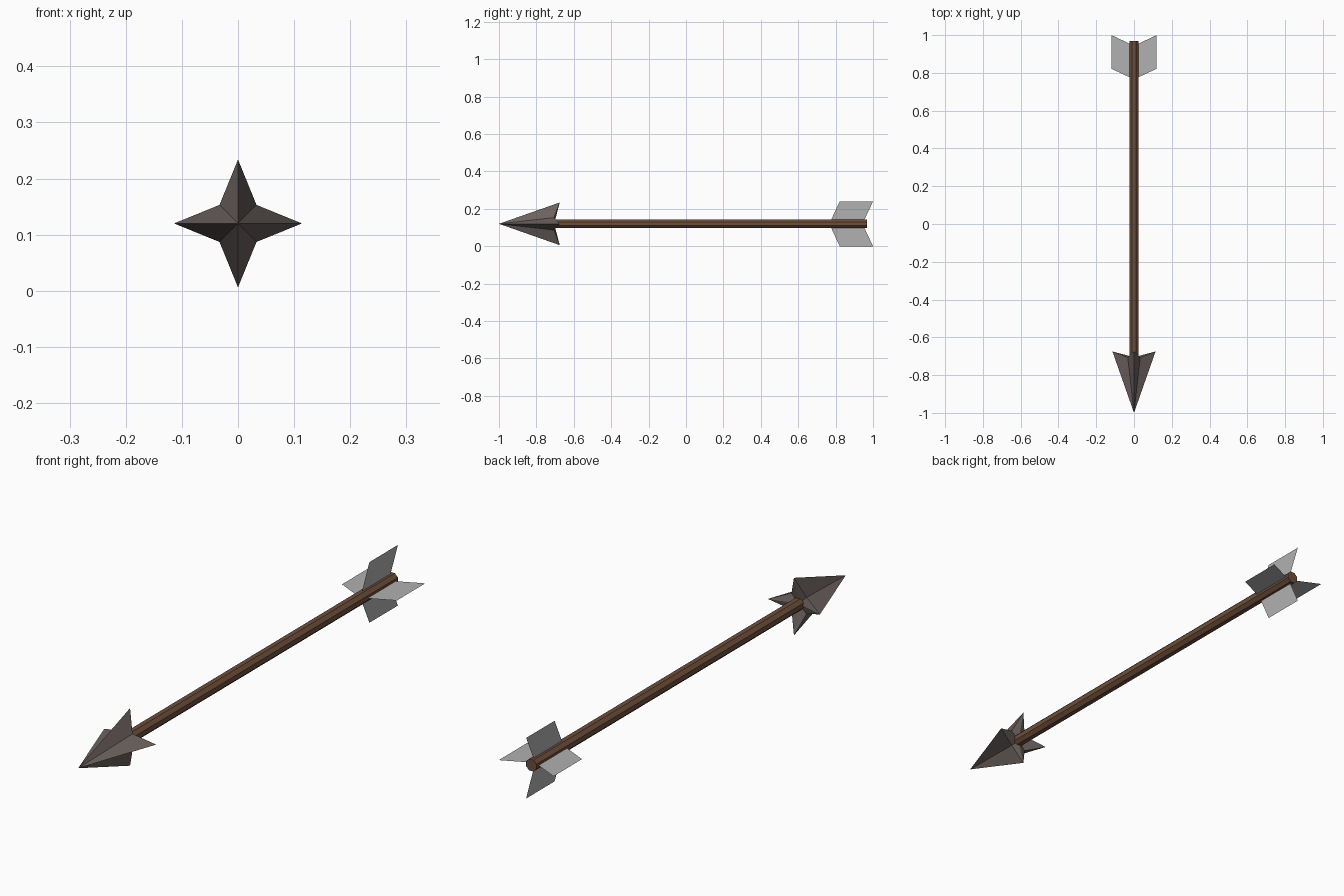
import bpy, bmesh, math
from mathutils import Matrix, Vector

if "Cube" in bpy.data.objects:
    bpy.data.objects.remove(bpy.data.objects["Cube"])

AXIS_Z = 0.12  # height of the arrow's centre line


def material(name, rgb):
    m = bpy.data.materials.new(name)
    m.diffuse_color = (*rgb, 1.0)
    m.use_nodes = True
    m.node_tree.nodes["Principled BSDF"].inputs["Base Color"].default_value = m.diffuse_color
    return m


wood = material("brown wood", (0.155, 0.078, 0.042))
iron = material("dark iron", (0.150, 0.122, 0.114))
grey = material("grey feather", (0.44, 0.44, 0.44))


def finish(bm, name, mat, solid=True):
    if solid:
        bmesh.ops.recalc_face_normals(bm, faces=bm.faces)
    mesh = bpy.data.meshes.new(name)
    bm.to_mesh(mesh)
    bm.free()
    mesh.materials.append(mat)
    obj = bpy.data.objects.new(name, mesh)
    obj.location.z = AXIS_Z
    bpy.context.collection.objects.link(obj)
    return obj


# Shaft: eight-sided rod along y with flats facing the axes
bm = bmesh.new()
y0, y1 = -0.72, 0.968
radius = 0.0228 / math.cos(math.pi / 8)
turn = (Matrix.Translation((0, (y0 + y1) / 2, 0))
        @ Matrix.Rotation(math.pi / 2, 4, 'X')
        @ Matrix.Rotation(math.pi / 8, 4, 'Z'))
bmesh.ops.create_cone(bm, cap_ends=True, segments=8, radius1=radius,
                      radius2=radius, depth=y1 - y0, matrix=turn)
# put a vertex at the corners between the axes whatever the primitive's start angle
if any(abs(v.co.x) < 1e-4 for v in bm.verts):
    bmesh.ops.rotate(bm, verts=bm.verts, cent=(0, 0, 0),
                     matrix=Matrix.Rotation(math.pi / 8, 3, 'Y'))
finish(bm, "shaft", wood)

# Head: four-pointed star pyramid with swept-back barbs and a hollow back
bm = bmesh.new()
tip = bm.verts.new((0, -1.0, 0))
back = bm.verts.new((0, -0.705, 0))
ring = []
for i in range(8):
    a = i * math.pi / 4
    r, y = (0.114, -0.675) if i % 2 == 0 else (0.033 * math.sqrt(2), -0.707)
    ring.append(bm.verts.new((r * math.cos(a), y, r * math.sin(a))))
for i in range(8):
    a, b = ring[i], ring[(i + 1) % 8]
    bm.faces.new((tip, a, b))
    bm.faces.new((back, b, a))
finish(bm, "arrow_head", iron)

# Fletching: four thin slanted vanes around the shaft
bm = bmesh.new()
vane = [(0.02, 0.775), (0.12, 0.822), (0.12, 1.0), (0.02, 0.953)]
for i in range(4):
    rot = Matrix.Rotation(i * math.pi / 2, 3, 'Y')
    bm.faces.new([bm.verts.new(rot @ Vector((r, y, 0))) for r, y in vane])
finish(bm, "feather_vanes", grey, solid=False)
